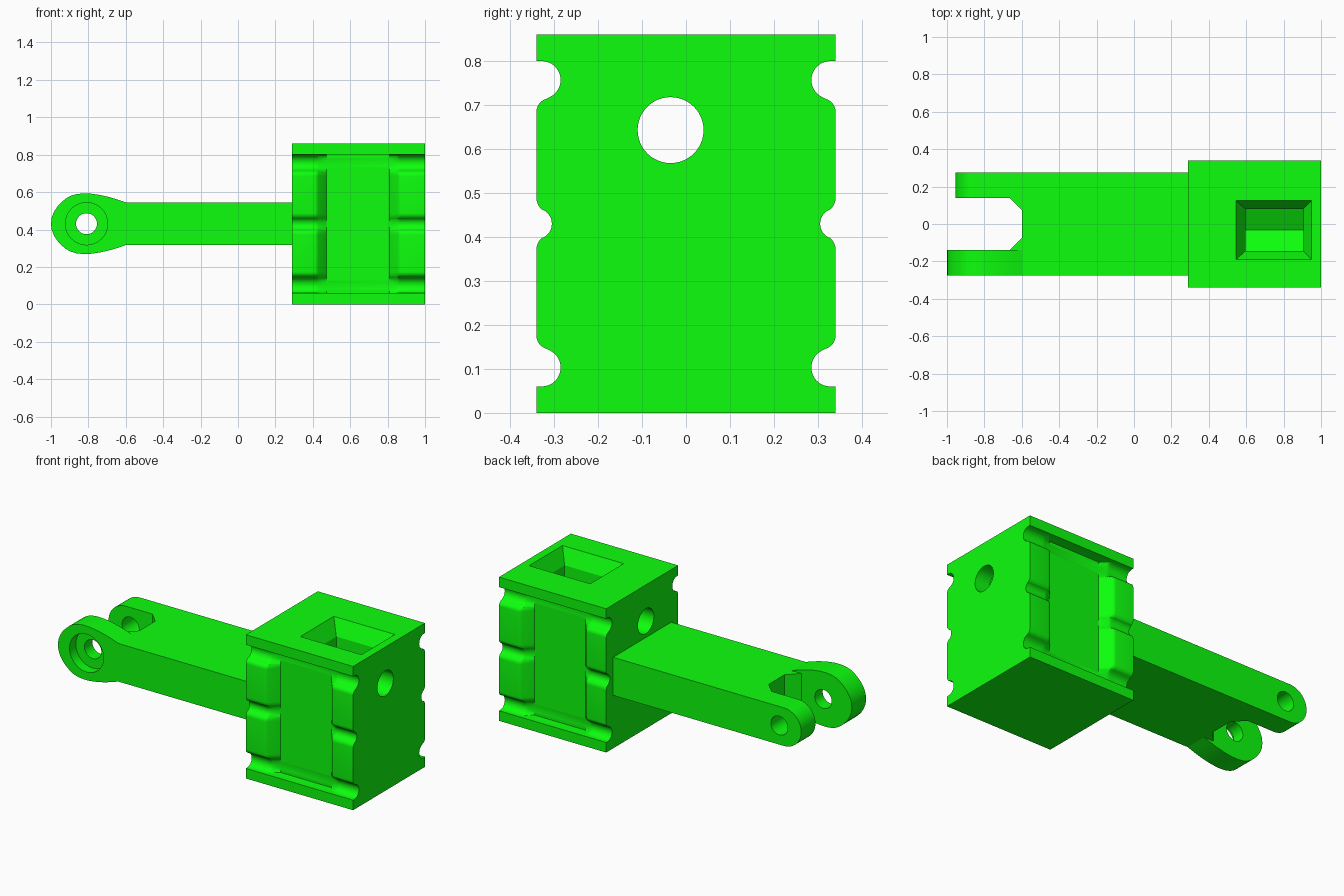
import bpy, bmesh
from math import sin, cos, radians

if "Cube" in bpy.data.objects:
    bpy.data.objects.remove(bpy.data.objects["Cube"])

green = bpy.data.materials.new("green")
green.diffuse_color = (0.004, 1.0, 0.004, 1)
green.use_nodes = True
green.node_tree.nodes["Principled BSDF"].inputs["Base Color"].default_value = green.diffuse_color


def finish(bm, name):
    bmesh.ops.recalc_face_normals(bm, faces=bm.faces[:])
    me = bpy.data.meshes.new(name)
    bm.to_mesh(me)
    bm.free()
    ob = bpy.data.objects.new(name, me)
    bpy.context.collection.objects.link(ob)
    me.materials.append(green)
    return ob


def loft(name, loops):
    bm = bmesh.new()
    rings = [[bm.verts.new(p) for p in loop] for loop in loops]
    n = len(rings[0])
    for a, b in zip(rings, rings[1:]):
        for i in range(n):
            j = (i + 1) % n
            bm.faces.new((a[i], a[j], b[j], b[i]))
    bm.faces.new(rings[0])
    bm.faces.new(rings[-1])
    return finish(bm, name)


def hull(name, pts):
    bm = bmesh.new()
    for p in pts:
        bm.verts.new(p)
    bmesh.ops.convex_hull(bm, input=bm.verts[:])
    return finish(bm, name)


def circle(cx, cy, r, a0=0, a1=360, n=48):
    return [(cx + r * cos(radians(a0 + (a1 - a0) * i / n)),
             cy + r * sin(radians(a0 + (a1 - a0) * i / n))) for i in range(n + 1)]


def along_y(name, xz, y0, y1):
    return loft(name, [[(x, y, z) for x, z in xz] for y in (y0, y1)])


def combine(ob, other, op):
    mod = ob.modifiers.new(op.lower(), 'BOOLEAN')
    mod.operation, mod.object, mod.solver = op, other, 'EXACT'
    bpy.context.view_layer.objects.active = ob
    bpy.ops.object.modifier_apply(modifier=mod.name)
    bpy.data.objects.remove(other)


def smooth(ob, angle):
    bpy.ops.object.select_all(action='DESELECT')
    ob.select_set(True)
    bpy.context.view_layer.objects.active = ob
    bpy.ops.object.shade_smooth_by_angle(angle=radians(angle))


# Grip block: side profile (y, height above the middle), swept along x
MID, H, W, PANEL = 0.43, 0.86, 0.34, 0.275
half = (circle(0.34, 0, 0.035, 180, 120, 6) + circle(0.3062, 0.0585, 0.0338, -60, 0, 6)[1:]
        + circle(0.31, 0.255, 0.03, 0, 75, 6) + circle(0.328, 0.327, 0.043, 255, 90, 14)[1:])
profile = [(y, -d) for y, d in half[:0:-1]] + half


def section(x, f):
    side = [(W, 0), (W, 0.06)]
    side += [(PANEL + (y - PANEL) * f, MID + d) for y, d in profile]
    side += [(W, H - 0.06), (W, H)]
    return [(x, y, z) for y, z in side] + [(x, -y, z) for y, z in reversed(side)]


# Grips slope down to the recessed middle panel
fall = [(0, 1), (0.1, 0.979), (0.2, 0.934), (0.3, 0.859), (1, 0)]
loops = [section(0.29, 1)]
loops += [section(0.41 + 0.063 * t, f) for t, f in fall]
loops += [section(0.873 - 0.063 * t, f) for t, f in reversed(fall)]
loops += [section(1.0, 1)]
block = loft("grip_block", loops)


# Tapered socket with V floor, and the cross hole
def rect(x0, x1, y0, y1, z):
    return [(x, y, z) for x in (x0, x1) for y in (y0, y1)]


inner = (0.595, 0.905, -0.145, 0.08)
combine(block, hull("socket_taper", rect(0.540, 0.955, -0.1945, 0.1317, 0.87)
                    + rect(*inner, 0.77)), 'DIFFERENCE')
combine(block, hull("socket_shaft", rect(*inner, 0.78) + rect(*inner, 0.621)
                    + [(0.595, -0.0325, 0.556), (0.905, -0.0325, 0.556)]), 'DIFFERENCE')
ring = circle(-0.035, 0.643, 0.075)[:-1]
combine(block, loft("cross_hole", [[(x, y, z) for y, z in ring] for x in (0.2, 1.1)]),
        'DIFFERENCE')
smooth(block, 22)

# Arm with a chamfered fork gap
Z0, Z1, ZC, Y0, Y1 = 0.317, 0.545, 0.431, 0.14, 0.275
plan = [(0.30, -Y1), (0.30, Y1), (-0.665, Y1), (-0.665, Y0), (-0.6, 0.075),
        (-0.6, -0.075), (-0.665, -Y0), (-0.6, -Y0), (-0.6, -Y1)]
arm = loft("fork_arm", [[(x, y, z) for x, y in plan] for z in (Z0, Z1)])

# Rounded rear prong
prong = [(-0.665, Z0), (-0.665, Z1)] + circle(-0.841, ZC, 0.114, 90, 270, 24)
combine(arm, along_y("rear_prong", prong, Y0, Y1), 'UNION')

# Larger front eye
top = [(-0.6, 0.114), (-0.64, 0.128), (-0.69, 0.143), (-0.74, 0.154), (-0.79, 0.161),
       (-0.83, 0.162), (-0.865, 0.158), (-0.895, 0.149), (-0.92, 0.135), (-0.945, 0.114),
       (-0.967, 0.09), (-0.984, 0.063), (-0.996, 0.033), (-1.0, 0)]
eye = [(x, ZC + d) for x, d in top] + [(x, ZC - d) for x, d in top[-2::-1]]
combine(arm, along_y("front_eye", eye, -Y1, -Y0), 'UNION')

# Pin hole through both prongs, counterbore in the front eye
combine(arm, along_y("pin_hole", circle(-0.81, ZC, 0.056)[:-1], -0.4, 0.4), 'DIFFERENCE')
combine(arm, along_y("counterbore", circle(-0.81, ZC, 0.113)[:-1], -0.4, -0.215), 'DIFFERENCE')
smooth(arm, 18)
